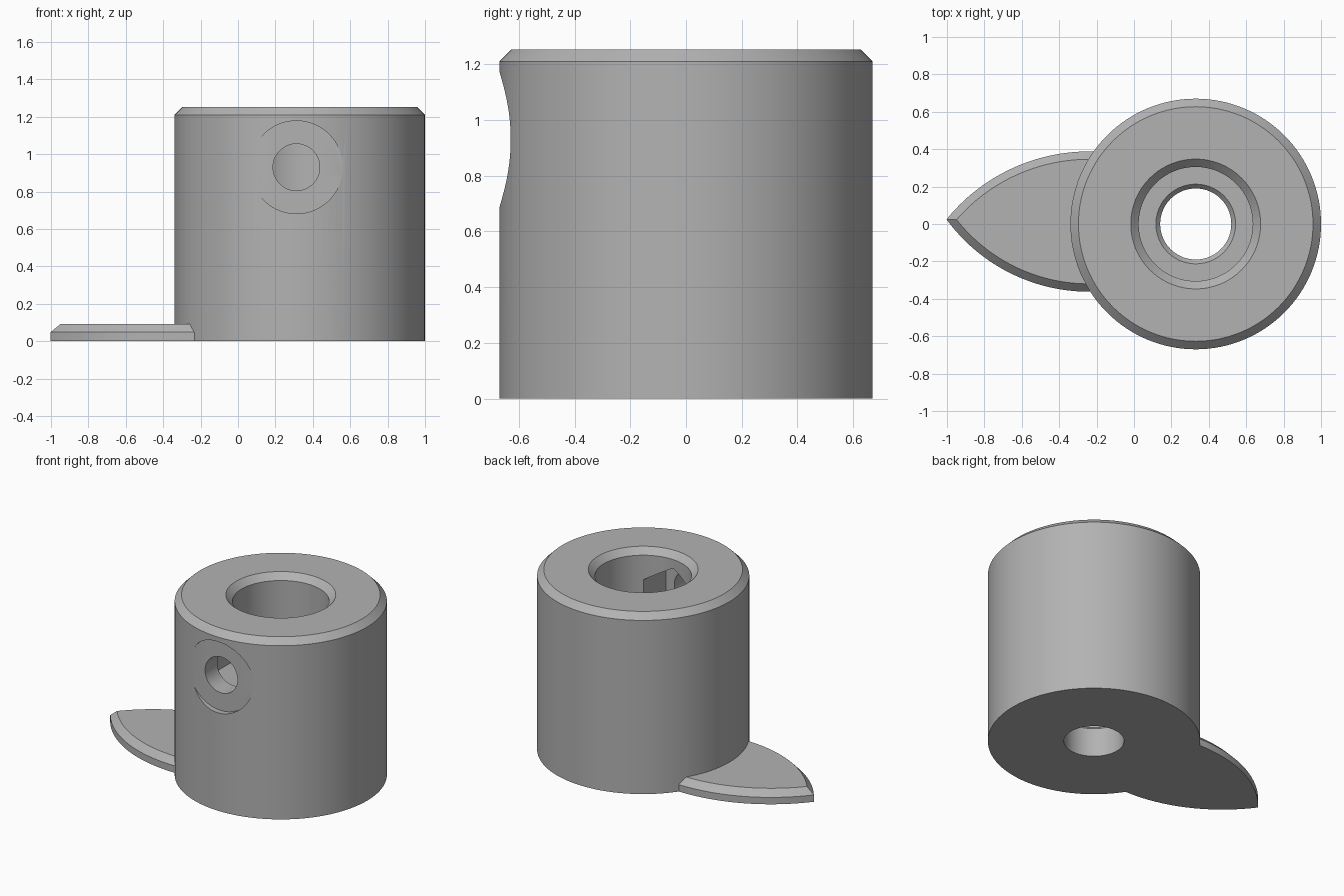
import bpy, bmesh, math
from mathutils import Matrix, Vector

if "Cube" in bpy.data.objects:
    bpy.data.objects.remove(bpy.data.objects["Cube"])

CX = 0.33          # axis of the knob body
SEG = 128

grey = bpy.data.materials.new("plain grey")
grey.diffuse_color = (0.45, 0.45, 0.45, 1)
grey.use_nodes = True
grey.node_tree.nodes["Principled BSDF"].inputs["Base Color"].default_value = grey.diffuse_color


def make(name, bm):
    bmesh.ops.recalc_face_normals(bm, faces=bm.faces)
    me = bpy.data.meshes.new(name)
    bm.to_mesh(me)
    bm.free()
    me.materials.append(grey)
    ob = bpy.data.objects.new(name, me)
    bpy.context.collection.objects.link(ob)
    return ob


def revolve(name, profile):
    """Closed (radius, z) profile turned around the body axis."""
    bm = bmesh.new()
    rings = []
    for r, z in profile:
        rings.append([bm.verts.new((CX + r * math.cos(2 * math.pi * i / SEG),
                                    r * math.sin(2 * math.pi * i / SEG), z))
                      for i in range(SEG)])
    for a, b in zip(rings, rings[1:] + rings[:1]):
        for i in range(SEG):
            j = (i + 1) % SEG
            bm.faces.new((a[i], a[j], b[j], b[i]))
    return make(name, bm)


def rod_y(name, sides, radius, y0, y1, x=0.312, z=0.93):
    """Prism lying along y, with a corner pointing up."""
    bm = bmesh.new()
    rings = [[bm.verts.new((x + radius * math.sin(2 * math.pi * i / sides), y,
                            z + radius * math.cos(2 * math.pi * i / sides)))
              for i in range(sides)] for y in (y0, y1)]
    bm.faces.new(rings[0])
    bm.faces.new(rings[1])
    for i in range(sides):
        j = (i + 1) % sides
        bm.faces.new((rings[0][i], rings[0][j], rings[1][j], rings[1][i]))
    return make(name, bm)


def boolean(target, tool, operation):
    mod = target.modifiers.new(operation.lower(), 'BOOLEAN')
    mod.operation, mod.solver, mod.object = operation, 'EXACT', tool
    bpy.context.view_layer.objects.active = target
    bpy.ops.object.modifier_apply(modifier=mod.name)
    bpy.data.objects.remove(tool)


def leaf(inset, steps=32):
    """Outline of the pointer: two arcs meeting in a tip, straight at the back."""
    xm, top, low, r_top, r_low = -0.24, 0.388, -0.362, 0.982, 0.945
    c1, c2 = top - r_top, low + r_low
    r1, r2 = r_top - inset, r_low - inset
    ty = (r1**2 - r2**2 + c2**2 - c1**2) / (2 * (c2 - c1))
    a1, a2 = math.acos((ty - c1) / r1), math.acos((c2 - ty) / r2)
    pts = [(-0.05, c1 + r1)]
    for i in range(steps + 1):
        a = a1 * i / steps
        pts.append((xm - r1 * math.sin(a), c1 + r1 * math.cos(a)))
    for i in range(1, steps + 1):
        a = a2 * (1 - i / steps)
        pts.append((xm - r2 * math.sin(a), c2 - r2 * math.cos(a)))
    pts.append((-0.05, c2 - r2))
    return pts


# Body: chamfered cylinder with stepped, chamfered bore
knob = revolve("knob_body", [
    (0.19, 0), (0.67, 0), (0.67, 1.21), (0.627, 1.253), (0.347, 1.253),
    (0.305, 1.21), (0.305, 0.225), (0.213, 0.225), (0.19, 0.2)])

# Pointer: leaf-shaped plate with chamfered top edge
bm = bmesh.new()
layers = [[bm.verts.new((x, y, z)) for x, y in leaf(d)]
          for d, z in ((0, 0), (0, 0.048), (0.042, 0.092))]
bm.faces.new(layers[0])
bm.faces.new(layers[2])
for a, b in zip(layers, layers[1:]):
    for i in range(len(a)):
        j = (i + 1) % len(a)
        bm.faces.new((a[i], a[j], b[j], b[i]))
boolean(knob, make("pointer", bm), 'UNION')

# Screw seat, screw hole and nut pocket in the front wall
boolean(knob, rod_y("screw_seat", 96, 0.248, -0.8, -0.63), 'DIFFERENCE')
boolean(knob, rod_y("screw_hole", 64, 0.125, -0.8, -0.2), 'DIFFERENCE')
boolean(knob, rod_y("nut_pocket", 6, 0.22, -0.495, -0.05), 'DIFFERENCE')

# Smooth round walls, crisp edges
bpy.ops.object.select_all(action='DESELECT')
knob.select_set(True)
bpy.context.view_layer.objects.active = knob
bpy.ops.object.shade_smooth_by_angle(angle=math.radians(25))
